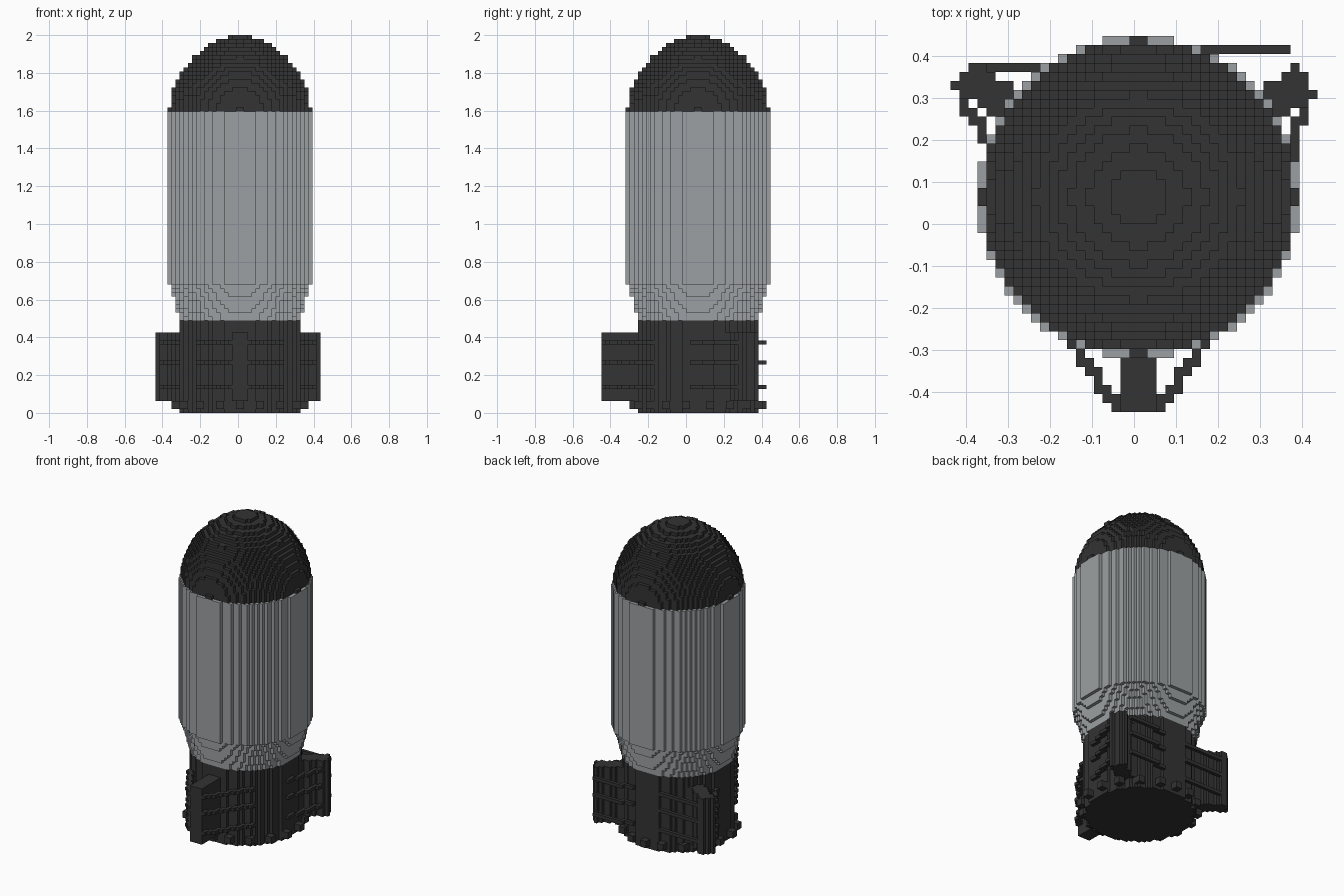
import bpy, bmesh, math

if "Cube" in bpy.data.objects:
    bpy.data.objects.remove(bpy.data.objects["Cube"], do_unlink=True)

V = 2 / 94            # block size
OX, OY = 0.5, 3.0     # body axis, in blocks


def material(name, rgb):
    m = bpy.data.materials.new(name)
    m.use_nodes = True
    m.diffuse_color = (*rgb, 1)
    m.node_tree.nodes["Principled BSDF"].inputs["Base Color"].default_value = (*rgb, 1)
    return m


DARK = material("dark grey", (0.033, 0.033, 0.033))
GREY = material("light grey", (0.33, 0.35, 0.36))

# Outward direction and corner offsets of each block side
SIDES = [
    ((1, 0, 0), [(1, 0, 0), (1, 1, 0), (1, 1, 1), (1, 0, 1)]),
    ((-1, 0, 0), [(0, 0, 0), (0, 0, 1), (0, 1, 1), (0, 1, 0)]),
    ((0, 1, 0), [(0, 1, 0), (0, 1, 1), (1, 1, 1), (1, 1, 0)]),
    ((0, -1, 0), [(0, 0, 0), (1, 0, 0), (1, 0, 1), (0, 0, 1)]),
    ((0, 0, 1), [(0, 0, 1), (1, 0, 1), (1, 1, 1), (0, 1, 1)]),
    ((0, 0, -1), [(0, 0, 0), (0, 1, 0), (1, 1, 0), (1, 0, 0)]),
]


def block_part(name, cells, mat):
    """Mesh the exposed sides of a set of blocks."""
    bm = bmesh.new()
    verts = {}

    def vert(p):
        if p not in verts:
            verts[p] = bm.verts.new(((p[0] + OX) * V, (p[1] + OY) * V, p[2] * V))
        return verts[p]

    for i, j, k in sorted(cells):
        for (dx, dy, dz), corners in SIDES:
            if (i + dx, j + dy, k + dz) not in cells:
                bm.faces.new([vert((i + a, j + b, k + c)) for a, b, c in corners])
    mesh = bpy.data.meshes.new(name)
    bm.to_mesh(mesh)
    bm.free()
    mesh.materials.append(mat)
    ob = bpy.data.objects.new(name, mesh)
    bpy.context.collection.objects.link(ob)
    return ob


def round_stack(layers, radius):
    """Stacked discs of blocks, radius given per layer."""
    return {(i, j, k) for k in layers for i in range(-18, 18) for j in range(-18, 18)
            if math.hypot(i + 0.5, j + 0.5) <= radius(k)}


def slab(tip, half, layers):
    """Upright plate running from the axis out to tip."""
    length = math.hypot(*tip)
    ux, uy = tip[0] / length, tip[1] / length
    out = set()
    for i in range(-25, 25):
        for j in range(-25, 25):
            x, y = i + 0.5, j + 0.5
            if 13 < x * ux + y * uy < length and abs(x * uy - y * ux) < half:
                out |= {(i, j, k) for k in layers}
    return out


def bar(a, b, layers):
    """One-block-thick bar between two points."""
    n = 60
    return {(math.floor(a[0] + (b[0] - a[0]) * t / n),
             math.floor(a[1] + (b[1] - a[1]) * t / n), k)
            for t in range(n + 1) for k in layers}


def body_radius(k):
    return 18 if k >= 32 else 15.5 + 0.25 * (k - 24)


def nose_radius(k):
    t = (k + 0.5 - 75) / 19
    return 17.55 * (1 - t * t) ** 0.6


# Main round parts
base = round_stack(range(0, 23), lambda k: 15)
block_part("base", base, DARK)
block_part("body", round_stack(range(23, 75), body_radius), GREY)
block_part("nose", round_stack(range(75, 94), nose_radius), DARK)

# Ring of small studs near the bottom
studs = set()
for n in range(18):
    a = math.radians(-90 + 20 * n)
    for r in (14.5, 16):
        ci, cj = round(r * math.cos(a)), round(r * math.sin(a))
        studs |= {(ci + i, cj + j, k) for i in (-1, 0) for j in (-1, 0) for k in (1, 2)}
block_part("studs", studs - base, DARK)

# Three fins, each with side braces at three heights
FIN_LAYERS = range(3, 20)
BRACE_LAYERS = (6, 12, 17)
FINS = {
    "front": ((0, -24), [((2.5, -23.5), (10.5, -11.5)), ((-2.5, -23.5), (-10.5, -11.5))]),
    "left": ((18.8, 13.2), [((16.5, 16.5), (9.5, 16.5)), ((9.5, 16.5), (4, 15.3)),
                            ((18.7, 11), (15.2, -2))]),
    "right": ((-19.6, 13.8), [((-17.5, 14.5), (-4.5, 14.5)), ((-19.5, 10.5), (-14.5, 2.5))]),
}
for side, (tip, braces) in FINS.items():
    fin = slab(tip, 2.05, FIN_LAYERS) - base
    block_part(side + "_fin", fin, DARK)
    cells = set()
    for a, b in braces:
        cells |= bar(a, b, BRACE_LAYERS)
    block_part(side + "_fin_braces", cells - base - fin, DARK)
